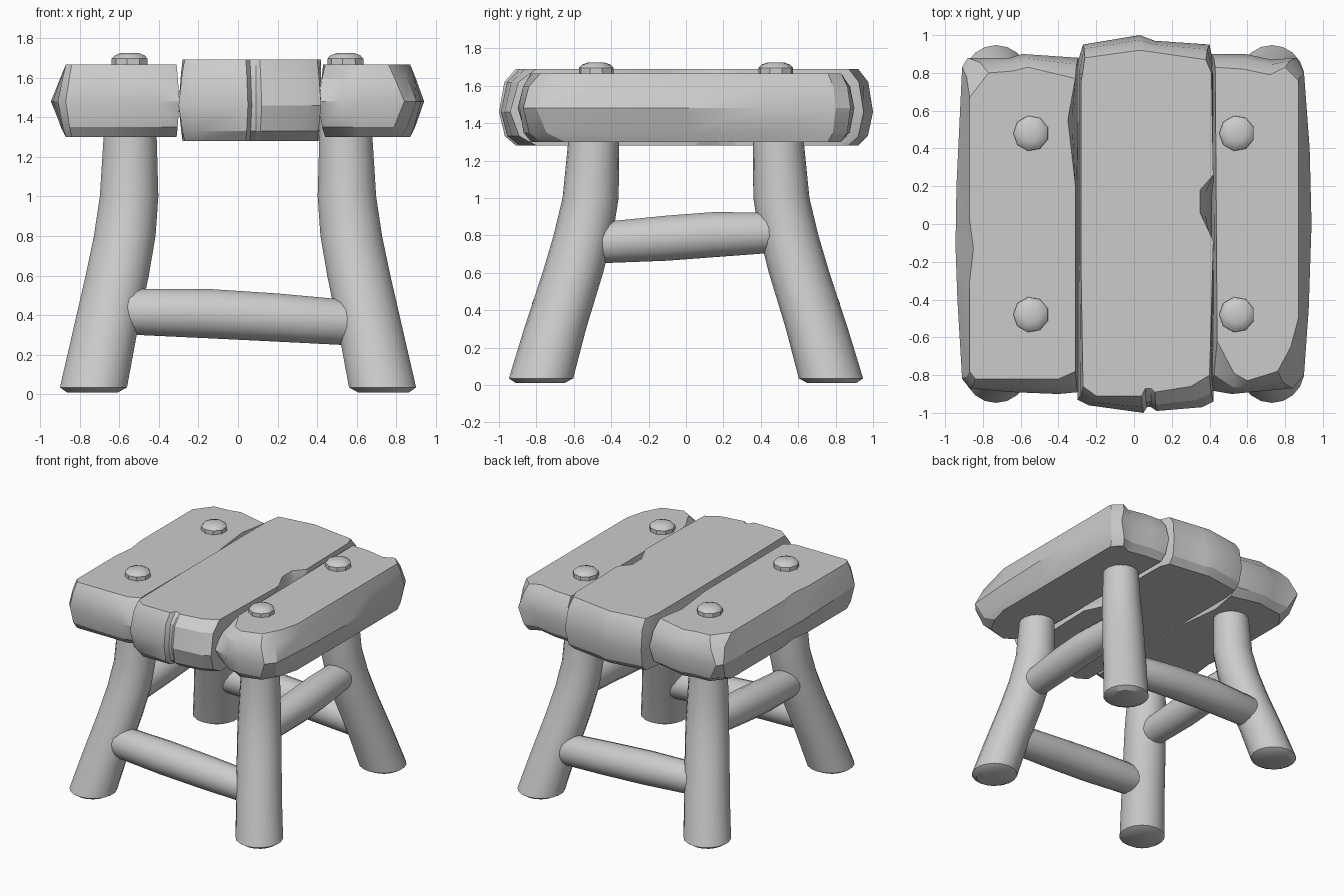
import bpy, math
from mathutils import Vector


def loft(name, rings, angle=35):
    """Skin a stack of equal-length point rings and cap both ends."""
    n = len(rings[0])
    verts = [tuple(p) for r in rings for p in r]
    faces = [(k * n + i, k * n + (i + 1) % n, (k + 1) * n + (i + 1) % n, (k + 1) * n + i)
             for k in range(len(rings) - 1) for i in range(n)]
    faces += [tuple(reversed(range(n))), tuple(range(len(verts) - n, len(verts)))]
    me = bpy.data.meshes.new(name)
    me.from_pydata(verts, [], faces)
    ob = bpy.data.objects.new(name, me)
    bpy.context.collection.objects.link(ob)
    bpy.ops.object.select_all(action='DESELECT')
    ob.select_set(True)
    bpy.context.view_layer.objects.active = ob
    bpy.ops.object.mode_set(mode='EDIT')
    bpy.ops.mesh.select_all(action='SELECT')
    bpy.ops.mesh.normals_make_consistent(inside=False)
    bpy.ops.object.mode_set(mode='OBJECT')
    bpy.ops.object.shade_smooth_by_angle(angle=math.radians(angle))
    return ob


def circle(c, r, u, v, n):
    c, u, v = Vector(c), Vector(u), Vector(v)
    return [c + r * (math.cos(t) * u + math.sin(t) * v)
            for t in (2 * math.pi * (i + .5) / n for i in range(n))]


def plank(name, pts, z0, z1):
    """pts: (widest x, widest y, top x, top y) around the outline."""
    levels = [(z0, 0, 0), (z0 + .05, .35, .65), (z0 + .18, 1, 1),
              (z1 - .07, .4, .68), (z1, 0, 0)]
    loft(name, [[(tx + (mx - tx) * a, ty + (my - ty) * b, z) for mx, my, tx, ty in pts]
                for z, a, b in levels], 28)


# Seat planks with hewn ends
plank("left_plank", [
    (-.295, -.89, -.31, -.78), (-.40, -.90, -.40, -.82), (-.65, -.89, -.62, -.82),
    (-.87, -.87, -.84, -.82), (-.91, -.82, -.87, -.78), (-.935, -.40, -.87, -.30),
    (-.945, -.12, -.85, -.13), (-.94, .20, -.87, .02), (-.91, .83, -.87, .67),
    (-.88, .88, -.77, .80), (-.66, .88, -.64, .81), (-.59, .90, -.56, .83),
    (-.295, .88, -.31, .77), (-.295, .55, -.35, .55), (-.295, .20, -.31, .20)], 1.30, 1.665)
plank("middle_plank", [
    (-.30, -.93, -.27, -.86), (-.24, -.96, -.20, -.91), (.05, -1.0, .04, -.91),
    (.07, -.97, .06, -.87), (.09, -.97, .09, -.87), (.12, -.99, .11, -.89),
    (.36, -.97, .30, -.86), (.42, -.94, .40, -.80), (.42, -.20, .42, -.09),
    (.42, .05, .35, .06), (.42, .15, .35, .18), (.42, .27, .42, .26),
    (.42, .85, .41, .80), (.40, .95, .38, .87), (.11, .97, .10, .91),
    (.03, 1.0, .03, .92), (-.27, .95, -.26, .88), (-.30, .85, -.28, .75),
    (-.30, -.20, -.28, -.25)], 1.28, 1.69)
plank("right_plank", [
    (.40, -.88, .44, -.62), (.52, -.90, .53, -.79), (.62, -.89, .60, -.83),
    (.84, -.87, .76, -.78), (.90, -.80, .83, -.65), (.925, -.45, .87, -.50),
    (.94, 0, .87, 0), (.93, .40, .87, .40), (.90, .80, .87, .76),
    (.86, .88, .80, .83), (.73, .87, .72, .79), (.59, .90, .58, .82),
    (.41, .90, .43, .83), (.41, .20, .435, .20)], 1.30, 1.665)

# Legs: horizontal rings down a curved, splayed path (z, x, y, radius)
LEG = [(.01, .735, .78, .13), (.035, .73, .775, .172), (.30, .675, .70, .166),
       (.60, .61, .605, .162), (.80, .572, .55, .158), (1.0, .55, .51, .15),
       (1.28, .545, .495, .137), (1.45, .545, .49, .13)]
for sx, side in ((-1, "left"), (1, "right")):
    for sy, end in ((-1, "front"), (1, "back")):
        loft(f"{end}_{side}_leg",
             [circle((sx * x, sy * y, z), r, (1, 0, 0), (0, 1, 0), 18) for z, x, y, r in LEG])
        # Peg over each leg
        c = (sx * .545, sy * .48)
        loft(f"{end}_{side}_peg",
             [circle((*c, z), r, (1, 0, 0), (0, 1, 0), 9)
              for z, r in ((1.60, .095), (1.695, .094), (1.712, .078), (1.724, .045))], 30)

# Low rungs front and back, high rungs on the sides
for s, n in ((-1, "front"), (1, "back")):
    loft(n + "_rung", [circle((x, s * y, z), r, (0, 1, 0), (0, 0, 1), 16) for x, y, z, r in
                       ((-.62, .67, .417, .10), (-.55, .68, .418, .118), (-.15, .70, .408, .127),
                        (.20, .70, .388, .124), (.54, .69, .364, .117), (.62, .68, .36, .10))])
for s, n in ((-1, "left"), (1, "right")):
    loft(n + "_rung", [circle((s * x, y, z), r, (1, 0, 0), (0, 0, 1), 16) for x, y, z, r in
                       ((.58, -.53, .76, .10), (.58, -.42, .763, .113), (.59, -.10, .785, .123),
                        (.59, .14, .803, .123), (.58, .42, .813, .112), (.58, .53, .815, .10))])
